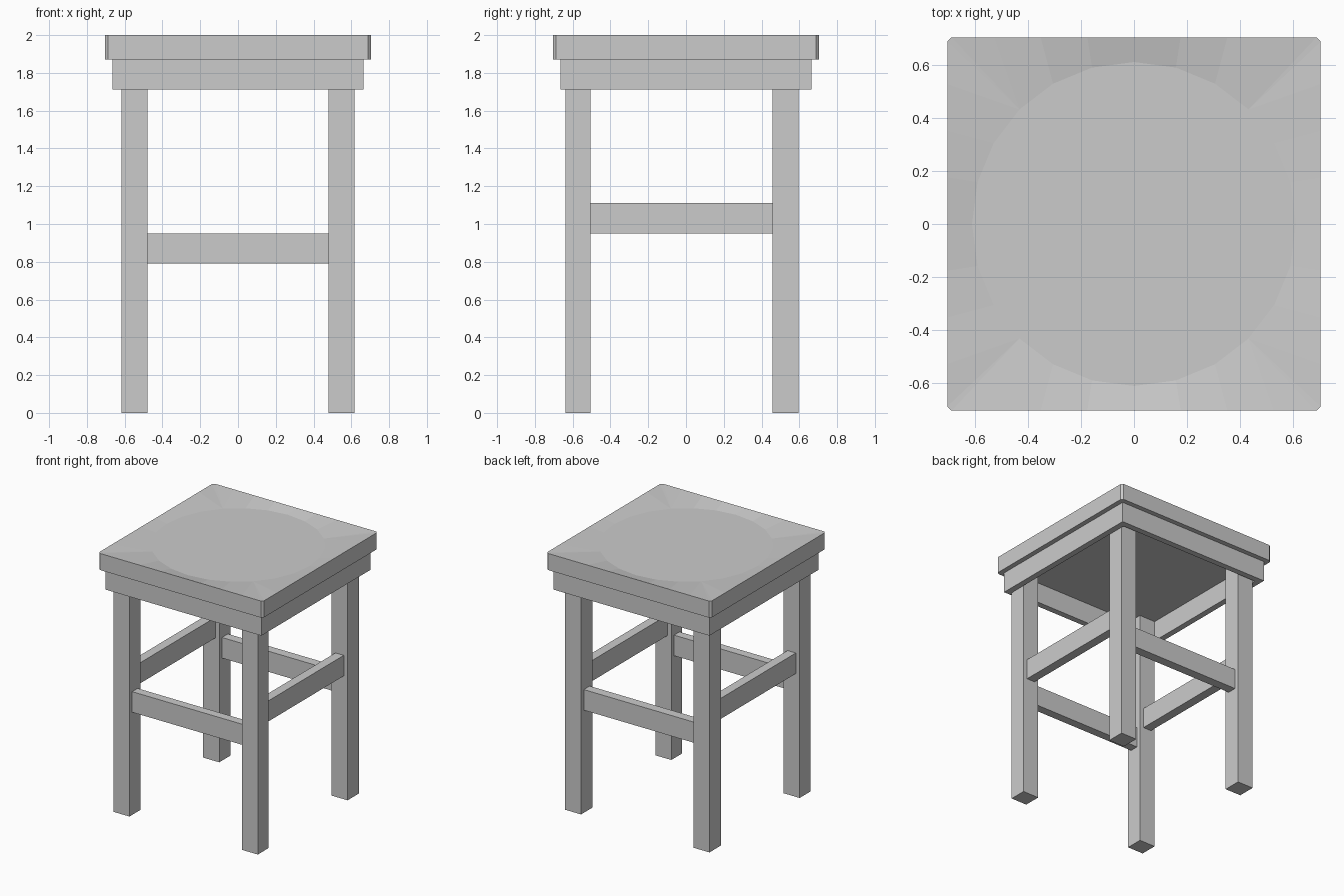
import bpy, bmesh
from math import cos, sin, pi

if "Cube" in bpy.data.objects:
    bpy.data.objects.remove(bpy.data.objects["Cube"])


def box(name, x0, x1, y0, y1, z0, z1):
    """Axis-aligned box from its limits."""
    bpy.ops.mesh.primitive_cube_add(size=1, location=((x0 + x1) / 2, (y0 + y1) / 2, (z0 + z1) / 2))
    ob = bpy.context.object
    ob.name = name
    ob.scale = (x1 - x0, y1 - y0, z1 - z0)
    bpy.ops.object.transform_apply(location=False, rotation=False, scale=True)
    return ob


# Seat: square slab with clipped corners and a shallow round dish in its top
def make_seat(half=0.703, clip=0.016, radius=0.61, depth=0.02, z0=1.872, z1=2.0):
    bm = bmesh.new()
    floor, rim = [], []
    for side in range(4):
        c, s = round(cos(side * pi / 2)), round(sin(side * pi / 2))
        for k in range(-3, 3):
            a = side * pi / 2 + k * pi / 12
            floor.append(bm.verts.new((radius * cos(a), radius * sin(a), z1 - depth)))
            # evenly spaced rim points; the corner gets the clipped edge and its neighbours
            q = half / 4
            if k == -3:
                local = [(half, -3 * q), (half - clip, -half), (half, clip - half)]
                local = [(half - 4 * q + 3 * q, -half), (half - clip, -half),
                         (half, clip - half), (half, -3 * q)]
            else:
                local = [(half, k * q)]
            rim.append([bm.verts.new((x * c - y * s, x * s + y * c, z1)) for x, y in local])
    bm.faces.new(floor)
    n = len(floor)
    for i in range(n):
        j = (i + 1) % n
        bm.faces.new((floor[i], rim[i][-1], rim[j][0], floor[j]))
        for a, b in zip(rim[i], rim[i][1:]):
            bm.faces.new((floor[i], a, b))
    # side walls and underside
    top = [v for group in rim for v in group]
    low = [bm.verts.new((v.co.x, v.co.y, z0)) for v in top]
    for i in range(len(top)):
        j = (i + 1) % len(top)
        bm.faces.new((top[i], low[i], low[j], top[j]))
    bm.faces.new(low[::-1])
    bmesh.ops.recalc_face_normals(bm, faces=bm.faces)
    mesh = bpy.data.meshes.new("seat")
    bm.to_mesh(mesh)
    bm.free()
    bpy.context.collection.objects.link(bpy.data.objects.new("seat", mesh))


make_seat()

# Apron: open frame of four boards under the seat
out, inn, low, seat_z = 0.665, 0.618, 1.712, 1.872
box("front_apron", -out, out, -out, -inn, low, seat_z)
box("back_apron", -out, out, inn, out, low, seat_z)
box("left_apron", -out, -inn, -inn, inn, low, seat_z)
box("right_apron", inn, out, -inn, inn, low, seat_z)

# Legs run up inside the frame to the seat
leg_x = {"left": (-0.617, -0.48), "right": (0.479, 0.616)}
leg_y = {"front": (-0.638, -0.505), "back": (0.457, 0.595)}
for side, (x0, x1) in leg_x.items():
    for end, (y0, y1) in leg_y.items():
        box(f"{end}_{side}_leg", x0, x1, y0, y1, 0, seat_z)

# Stretchers: low pair across front and back, high pair along the sides
inset = 0.033
for end, (y0, y1) in leg_y.items():
    box(f"{end}_stretcher", -0.48, 0.479, y0 + inset, y1 - inset, 0.792, 0.951)
for side, (x0, x1) in leg_x.items():
    box(f"{side}_stretcher", x0 + inset, x1 - inset, -0.505, 0.457, 0.951, 1.11)
